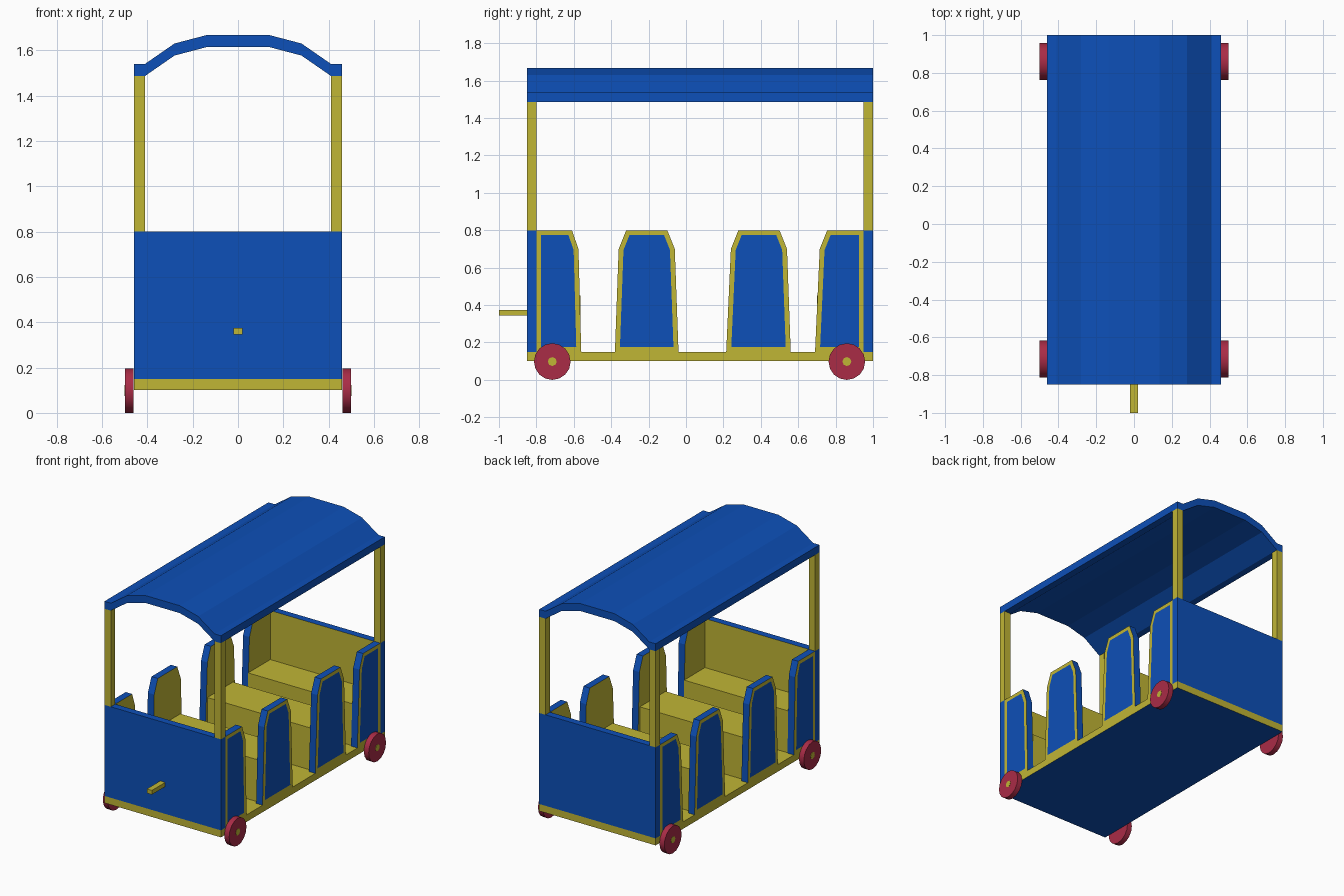
import bpy, bmesh, math
from mathutils import Vector

if "Cube" in bpy.data.objects:
    bpy.data.objects.remove(bpy.data.objects["Cube"])


def material(name, rgb):
    m = bpy.data.materials.new(name)
    m.diffuse_color = (*rgb, 1)
    m.use_nodes = True
    m.node_tree.nodes["Principled BSDF"].inputs["Base Color"].default_value = m.diffuse_color
    return m


BLUE = material("blue", (0.004, 0.08, 0.48))
YELLOW = material("yellow", (0.53, 0.465, 0.036))
RED = material("red", (0.40, 0.025, 0.062))


def finish(bm, name, mats):
    me = bpy.data.meshes.new(name)
    bm.to_mesh(me)
    bm.free()
    ob = bpy.data.objects.new(name, me)
    bpy.context.collection.objects.link(ob)
    for m in mats:
        me.materials.append(m)
    return ob


def paint(bm, direction, index=1):
    """Give faces looking in a direction the second material."""
    bm.normal_update()
    for f in bm.faces:
        if f.normal.dot(Vector(direction)) > 0.99:
            f.material_index = index


def prism(points, offset):
    """Closed prism from a planar outline."""
    bm = bmesh.new()
    face = bm.faces.new([bm.verts.new(p) for p in points])
    new = bmesh.ops.extrude_face_region(bm, geom=[face])["geom"]
    bmesh.ops.translate(bm, vec=offset,
                        verts=[v for v in new if isinstance(v, bmesh.types.BMVert)])
    bmesh.ops.recalc_face_normals(bm, faces=bm.faces)
    return bm


def box(name, x0, x1, y0, y1, z0, z1, mats, accent=None):
    bm = prism([(x0, y0, z0), (x1, y0, z0), (x1, y1, z0), (x0, y1, z0)], (0, 0, z1 - z0))
    if accent:
        paint(bm, accent)
    return finish(bm, name, mats)


# Floor with a blue underside, and the tow bar
box("floor", -.46, .46, -.85, 1, .10, .15, [YELLOW, BLUE], (0, 0, -1))
box("tow_bar", -.02, .02, -1, -.85, .345, .375, [YELLOW])

# End walls, yellow on the inside
box("front_wall", -.46, .46, -.85, -.80, .15, .80, [BLUE, YELLOW], (0, 1, 0))
box("back_wall", -.46, .46, .95, 1, .15, .80, [BLUE, YELLOW], (0, -1, 0))

# Bench seats
for i, (y0, y1) in enumerate([(-.80, -.565), (-.355, -.065), (.24, .53), (.70, .95)]):
    box(f"seat_{i + 1}", -.41, .41, y0, y1, .15, .45, [YELLOW])

# Arched roof
half = [(.46, 0), (.41, 0), (.28, .09), (.135, .128)]
arc = half + [(-x, z) for x, z in reversed(half)]
outline = [(x, -.85, 1.54 + z) for x, z in arc] + [(x, -.85, 1.487 + z) for x, z in reversed(arc)]
finish(prism(outline, (0, 1.85, 0)), "roof", [BLUE])

# Side panel outlines (y, z)
PANELS = [
    [(-.80, .15), (-.80, .80), (-.61, .80), (-.575, .70), (-.56, .15)],
    [(-.38, .15), (-.36, .70), (-.32, .80), (-.10, .80), (-.06, .70), (-.04, .15)],
    [(.215, .15), (.24, .70), (.28, .80), (.50, .80), (.54, .70), (.56, .15)],
    [(.69, .15), (.715, .70), (.755, .80), (.95, .80), (.95, .15)],
]

for s, side in ((1, "right"), (-1, "left")):
    # Panels: blue edge, yellow frame and inner face, blue inset field
    for i, pts in enumerate(PANELS):
        bm = prism([(s * .41, y, z) for y, z in pts], (s * .05, 0, 0))
        paint(bm, (1, 0, 0))
        paint(bm, (-1, 0, 0))
        outer = [f for f in bm.faces if f.normal.x * s > .99]
        bmesh.ops.inset_region(bm, faces=outer, thickness=.026, use_even_offset=True)
        for f in bm.faces:
            if f.normal.x * s > .99:
                f.material_index = 1
        for f in outer:
            f.material_index = 0
        finish(bm, f"{side}_panel_{i + 1}", [BLUE, YELLOW])

    for y, end in ((-.85, "front"), (.95, "back")):
        # Roof posts
        x0, x1 = sorted((s * .41, s * .46))
        box(f"{end}_{side}_post", x0, x1, y, y + .05, .80, 1.487, [YELLOW])

    for y, end in ((-.715, "front"), (.86, "back")):
        # Wheels with a thin yellow hub plate
        for part, r, x, w, n, mat in (("wheel", .098, .48, .038, 16, RED),
                                      ("hub", .024, .4995, .003, 8, YELLOW)):
            bpy.ops.mesh.primitive_cylinder_add(vertices=n, radius=r, depth=w,
                                                location=(s * x, y, .098),
                                                rotation=(0, math.pi / 2, 0))
            ob = bpy.context.object
            ob.name = f"{end}_{side}_{part}"
            ob.data.materials.append(mat)
            bpy.ops.object.shade_smooth_by_angle(angle=math.radians(35))
